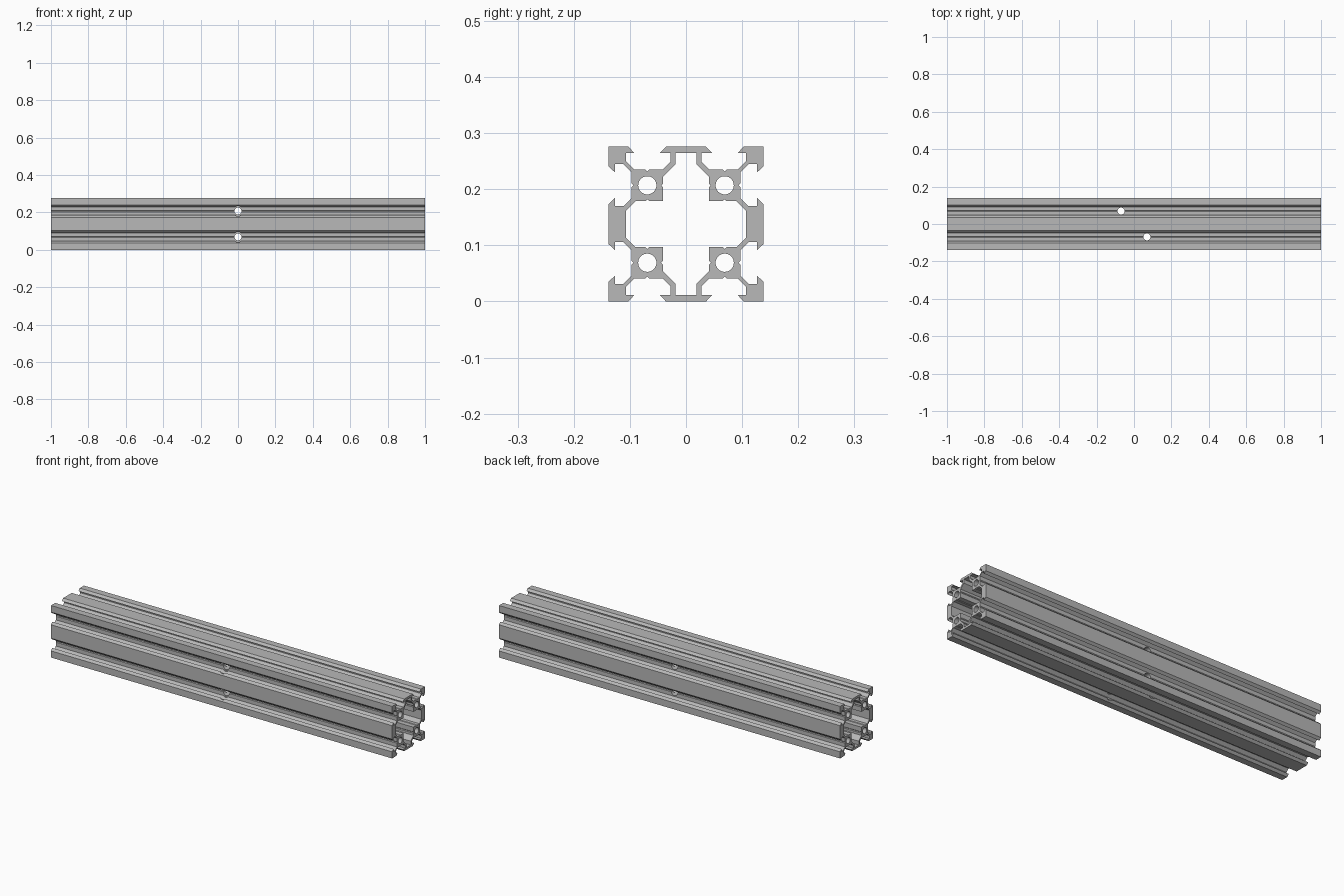
import bpy, bmesh, math
from mathutils import Matrix, Vector

if "Cube" in bpy.data.objects:
    bpy.data.objects.remove(bpy.data.objects["Cube"], do_unlink=True)

S = 1 / 145          # section is drawn in a 40 x 40 grid, bar is 290 long
HALF, CORE = 20, 10  # half width, offset of the four screw cores
LIFT = Vector((0, 0, HALF * S))

metal = bpy.data.materials.new("aluminium grey")
metal.use_nodes = True
GREY = (0.48, 0.48, 0.48, 1)
metal.diffuse_color = GREY
metal.node_tree.nodes["Principled BSDF"].inputs["Base Color"].default_value = GREY


def finish(name, bm):
    bmesh.ops.recalc_face_normals(bm, faces=bm.faces)
    mesh = bpy.data.meshes.new(name)
    bm.to_mesh(mesh)
    bm.free()
    mesh.materials.append(metal)
    ob = bpy.data.objects.new(name, mesh)
    bpy.context.collection.objects.link(ob)
    return ob


def mirrored(quarter):
    """Full loop from a quarter that runs from the y axis round to the z axis."""
    half = quarter + [(-y, z) for y, z in reversed(quarter)]
    return half + [(y, -z) for y, z in reversed(half)]


def prism(name, loop, half_length):
    bm = bmesh.new()
    face = bm.faces.new([bm.verts.new(Vector((-half_length, y * S, z * S)) + LIFT)
                         for y, z in loop])
    out = bmesh.ops.extrude_face_region(bm, geom=[face])
    verts = [v for v in out["geom"] if isinstance(v, bmesh.types.BMVert)]
    bmesh.ops.translate(bm, verts=verts, vec=(2 * half_length, 0, 0))
    return finish(name, bm)


def drill(name, axis, start, end, radius):
    """Cylinder cutter between two points given in grid units."""
    a, b = Vector(start) * S + LIFT, Vector(end) * S + LIFT
    turn = {"X": Matrix.Rotation(math.pi / 2, 4, "Y"),
            "Y": Matrix.Rotation(math.pi / 2, 4, "X"),
            "Z": Matrix.Identity(4)}[axis]
    bm = bmesh.new()
    bmesh.ops.create_cone(bm, cap_ends=True, segments=40, radius1=radius * S,
                          radius2=radius * S, depth=(b - a).length,
                          matrix=Matrix.Translation((a + b) / 2) @ turn)
    return finish(name, bm)


# Outer outline: side lip, core side, corner lip, core top, top lip
outer = [(20, 5.2), (18.3, 6.8), (18.3, 4.7), (16.1, 4.7), (14.1, 6.7),
         (14.1, 9.5), (13.6, 10), (14.1, 10.5), (14.1, 13.4), (16.2, 15.5),
         (18.3, 15.5), (18.3, 13.3), (20, 14.9), (20, 20),
         (14.9, 20), (13.3, 18.3), (15.5, 18.3), (15.5, 16.2), (13.4, 14.1),
         (10.5, 14.1), (10, 13.6), (9.5, 14.1), (6, 14.1), (4, 16.1),
         (4, 18.3), (6.8, 18.3), (5.2, 20)]

# Central cavity outline
inner = [(15.5, 3.5), (13.1, 5.9), (10.5, 5.9), (10, 6.4), (9.5, 5.9),
         (5.9, 5.9), (5.9, 9.5), (6.4, 10), (5.9, 10.5), (5.9, 12.2),
         (2.7, 15.4), (2.7, 18.3)]

rail = prism("slotted_rail", mirrored(outer), 1.0)
cutters = [prism("cavity_cutter", mirrored(inner), 1.1)]

# Screw bores along the whole length
for y in (-CORE, CORE):
    for z in (-CORE, CORE):
        cutters.append(drill("bore_cutter", "X", (-160, y, z), (160, y, z), 2.35))

# Cross holes with wider access cuts through the front lips
for z in (-CORE, CORE):
    cutters.append(drill("cross_hole_cutter", "Y", (0, -25, z), (0, 25, z), 2.7))
    cutters.append(drill("front_access_cutter", "Y", (0, -25, z), (0, -14.3, z), 4))

# Vertical holes with wider access cuts through the bottom lips
for x in (-CORE, CORE):
    cutters.append(drill("vertical_hole_cutter", "Z", (x, -x, -25), (x, -x, 25), 2.7))
    cutters.append(drill("bottom_access_cutter", "Z", (x, -x, -25), (x, -x, -14.3), 4))

bpy.context.view_layer.objects.active = rail
for cutter in cutters:
    cutter.hide_render = True
    mod = rail.modifiers.new("cut", "BOOLEAN")
    mod.operation = "DIFFERENCE"
    mod.solver = "EXACT"
    mod.object = cutter
    bpy.ops.object.modifier_apply(modifier=mod.name)
    bpy.data.objects.remove(cutter, do_unlink=True)

bpy.ops.object.select_all(action="DESELECT")
rail.select_set(True)
bpy.ops.object.shade_smooth_by_angle(angle=math.radians(25))
